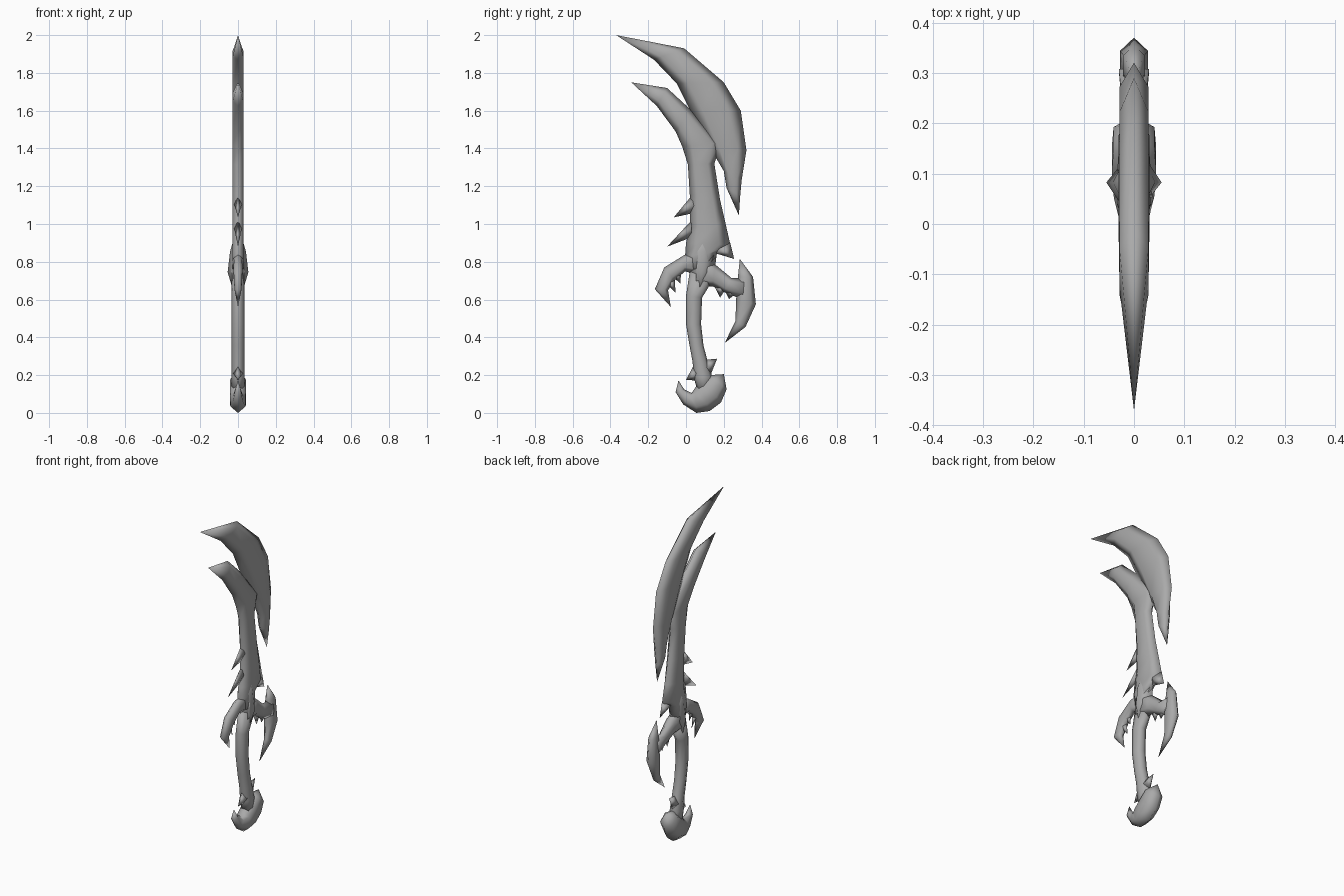
import bpy
import bmesh
from math import cos, sin, pi
from mathutils import Vector

default_cube = bpy.data.objects.get("Cube")
if default_cube:
    bpy.data.objects.remove(default_cube, do_unlink=True)

steel = bpy.data.materials.new("grey steel")
steel.use_nodes = True
steel_colour = (0.4, 0.4, 0.4, 1)
steel.diffuse_color = steel_colour
steel.node_tree.nodes["Principled BSDF"].inputs["Base Color"].default_value = steel_colour


def loft(name, stations, thickness, sides=4, ratio=0.3):
    """Skin a bar lying in the YZ plane.

    A station is (y, z) for a pointed tip, or (y, z, y, z) for the two
    opposite edges of a cross-section, with an optional half thickness.
    """
    mesh = bmesh.new()
    rings = []
    for station in stations:
        first = Vector((0, *station[:2]))
        if len(station) == 2:
            rings.append([mesh.verts.new(first)])
            continue
        second = Vector((0, *station[2:4]))
        middle = (first + second) / 2
        reach = (first - second) / 2
        half = min(thickness, reach.length * 2 * ratio)
        if len(station) > 4:
            half = station[4]
        ring = []
        for index in range(sides):
            angle = 2 * pi * index / sides
            offset = reach * cos(angle) + Vector((half * sin(angle), 0, 0))
            ring.append(mesh.verts.new(middle + offset))
        rings.append(ring)

    # Bridge neighbouring rings, fanning into tips
    for start, end in zip(rings, rings[1:]):
        for index in range(sides):
            following = (index + 1) % sides
            if len(start) == 1:
                mesh.faces.new((start[0], end[following], end[index]))
            elif len(end) == 1:
                mesh.faces.new((start[index], start[following], end[0]))
            else:
                mesh.faces.new((start[index], start[following],
                                end[following], end[index]))

    # Close the blunt ends
    for ring in (rings[0], rings[-1]):
        if len(ring) > 1:
            mesh.faces.new(ring)
    bmesh.ops.recalc_face_normals(mesh, faces=mesh.faces[:])
    for face in mesh.faces:
        face.smooth = True

    data = bpy.data.meshes.new(name)
    mesh.to_mesh(data)
    mesh.free()
    data.materials.append(steel)
    part = bpy.data.objects.new(name, data)
    bpy.context.collection.objects.link(part)
    return part


def spike(name, base, tip, thickness=0.02):
    """A small thorn growing from a base edge to a tip."""
    return loft(name, [base, tip], thickness)


# Blade: upper crescent with its trailing barb
loft("blade_crescent", [
    (-.37, 2.0),
    (-.01, 1.93, -.17, 1.87),
    (.20, 1.75, -.05, 1.745),
    (.29, 1.60, .02, 1.605),
    (.32, 1.39, .13, 1.40),
    (.295, 1.235, .20, 1.28),
    (.287, 1.15, .215, 1.19),
    (.28, 1.045),
], thickness=0.033, sides=6)

# Blade: lower prong running down into the shaft
loft("blade_shaft", [
    (-.29, 1.75),
    (-.10, 1.72, -.155, 1.625),
    (.03, 1.60, -.055, 1.49),
    (.19, 1.43, -.02, 1.41),
    (.15, 1.32, .01, 1.315),
    (.18, 1.13, .02, 1.155),
    (.21, 1.0, .02, .98),
    (.235, .89, 0, .90),
    (.165, .85, -.005, .83),
    (.15, .77, .01, .76),
], thickness=0.035, sides=6)

spike("shaft_rear_barb", (.234, .90, .14, .85), (.255, .815), 0.025)
spike("upper_thorn", (.03, 1.15, .05, 1.06), (-.065, 1.035))
spike("lower_thorn", (.03, 1.02, .03, .93), (-.10, .88))

# Guard: swollen hub, front claw and rear double claw
loft("guard_hub", [
    (.10, 1.0),
    (.165, .86, .0, .85, .042),
    (.15, .74, .015, .75, .055),
    (.06, .56),
], thickness=0.055)

loft("guard_front_claw", [
    (.08, .86, .09, .72),
    (-.01, .835, -.005, .75),
    (-.115, .77, -.06, .70),
    (-.165, .655, -.095, .65),
    (-.08, .56),
], thickness=0.033, sides=6)

for base, tip in [((-.11, .69, -.06, .71), (-.055, .635)),
                  ((-.08, .73, -.025, .755), (-.03, .685))]:
    spike("front_claw_tooth", base, tip, 0.015)

loft("guard_rear_arm", [
    (.06, .84, .05, .66),
    (.155, .785, .14, .67),
    (.24, .715, .20, .64),
    (.31, .715, .30, .60),
], thickness=0.042, sides=6)

loft("guard_rear_claw", [
    (.285, .815),
    (.355, .72, .275, .72),
    (.37, .575, .265, .595),
    (.315, .455, .262, .487),
    (.205, .37),
], thickness=0.036, sides=6)

spike("rear_arm_tooth", (.145, .68, .22, .67), (.18, .61), 0.015)
spike("rear_claw_tooth", (.20, .66, .29, .65), (.228, .603), 0.015)

# Grip
loft("grip", [
    (.14, .70, .02, .75),
    (.085, .61, .0, .62),
    (.08, .47, .0, .47),
    (.092, .36, .018, .36),
    (.115, .27, .035, .27),
    (.14, .19, .04, .19),
    (.13, .12, .06, .12),
], thickness=0.034, sides=8, ratio=0.5)

# Pommel: hooked claw and collar thorns
loft("pommel_hook", [
    (.20, .205),
    (.215, .125, .125, .20),
    (.185, .055, .09, .18, .05),
    (.125, .01, .07, .16, .05),
    (.055, 0, .05, .135, .046),
    (-.015, .045, .03, .105),
    (-.055, .11, -.01, .125),
    (-.04, .172),
], thickness=0.05, sides=6, ratio=0.4)

spike("collar_rear_thorn", (.09, .28, .13, .20), (.165, .287), 0.03)
spike("collar_front_thorn", (.04, .25, .07, .17), (0, .175), 0.03)
